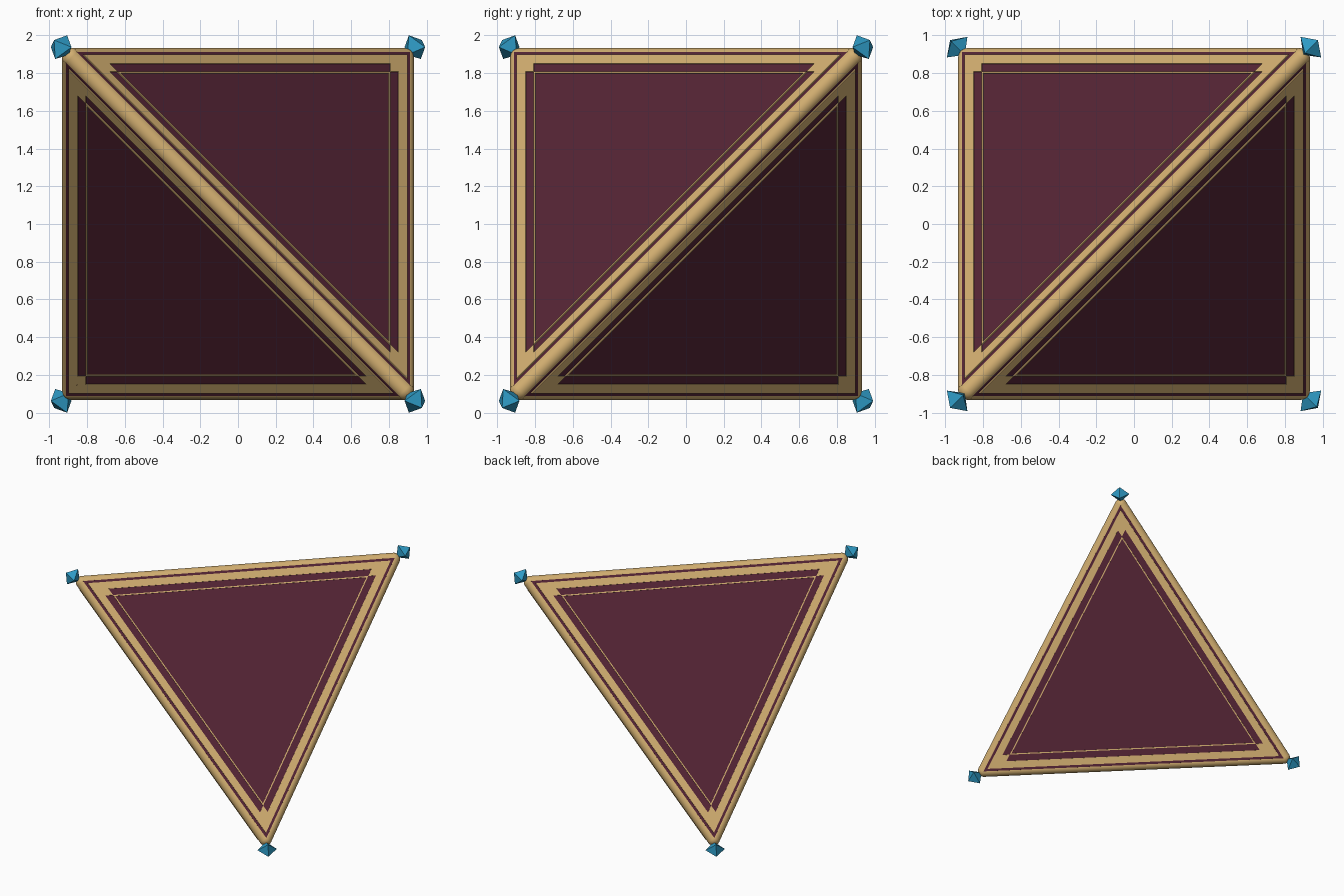
import bpy, bmesh, math
from mathutils import Vector

if "Cube" in bpy.data.objects:
    bpy.data.objects.remove(bpy.data.objects["Cube"])

A = 0.882       # half size of the inner tetrahedron
R = 0.05        # edge rounding radius
H = 0.006       # inlay height
MID = Vector((0, 0, 1))
DIRS = [Vector(v) for v in ((-1, -1, 1), (1, -1, -1), (1, 1, 1), (-1, 1, -1))]
CORNERS = [MID + v * A for v in DIRS]
RHO = A * 2 * math.sqrt(2) * math.sqrt(3) / 6   # face inradius


def material(name, rgb):
    m = bpy.data.materials.new(name)
    m.diffuse_color = (*rgb, 1)
    m.use_nodes = True
    m.node_tree.nodes["Principled BSDF"].inputs["Base Color"].default_value = m.diffuse_color
    return m


GOLD = material("gold", (0.65, 0.43, 0.165))
PLUM = material("plum", (0.092, 0.018, 0.036))
BLUE = material("blue", (0.027, 0.32, 0.55))


def finish(bm, name, mat):
    bmesh.ops.recalc_face_normals(bm, faces=bm.faces)
    me = bpy.data.meshes.new(name)
    bm.to_mesh(me)
    bm.free()
    ob = bpy.data.objects.new(name, me)
    ob.data.materials.append(mat)
    bpy.context.collection.objects.link(ob)
    return ob


def hull(points, name, mat):
    bm = bmesh.new()
    for p in points:
        bm.verts.new(p)
    bmesh.ops.convex_hull(bm, input=bm.verts)
    bmesh.ops.dissolve_limit(bm, angle_limit=0.01, verts=bm.verts, edges=bm.edges)
    return finish(bm, name, mat)


def prism(bm, pts, n):
    low = [bm.verts.new(p - n * 0.004) for p in pts]
    top = [bm.verts.new(p + n * H) for p in pts]
    bm.faces.new(low[::-1])
    bm.faces.new(top)
    k = len(pts)
    for i in range(k):
        j = (i + 1) % k
        bm.faces.new((low[i], low[j], top[j], top[i]))


def inset(tri, d):
    c = sum(tri, Vector()) / 3
    return [c + (p - c) * (1 - d / RHO) for p in tri]


# Faces sit one rounding radius outside the inner tetrahedron
faces = []
for k in range(4):
    n = -DIRS[k].normalized()
    faces.append(([CORNERS[i] + n * R for i in range(4) if i != k], n))

# Dark body
hull([p for tri, n in faces for p in tri], "body", PLUM)


# Rounded gold edges and corners
def smooth(ob):
    ob.data.materials.append(GOLD)
    bpy.ops.object.shade_smooth_by_angle(angle=math.radians(40))


for i in range(4):
    bpy.ops.mesh.primitive_uv_sphere_add(segments=24, ring_count=12, radius=R,
                                         location=CORNERS[i])
    ob = bpy.context.object
    ob.name = "rounded_corner"
    smooth(ob)
    for j in range(i + 1, 4):
        d = CORNERS[j] - CORNERS[i]
        bpy.ops.mesh.primitive_cylinder_add(
            vertices=32, radius=R, depth=d.length,
            location=(CORNERS[i] + CORNERS[j]) / 2,
            rotation=d.to_track_quat('Z', 'Y').to_euler())
        ob = bpy.context.object
        ob.name = "rounded_edge"
        smooth(ob)

# Gold inlay on each face: border band, corner rhombs and thin crossing lines
D1, D2, D3, LINE = 0.02, 0.077, 0.13, 0.009
for tri, n in faces:
    bm = bmesh.new()
    outer, inner = inset(tri, D1), inset(tri, D2)
    la, lb = inset(tri, D3), inset(tri, D3 + LINE)
    s = 2 * (D3 - D2) / math.sqrt(3)
    for i in range(3):
        j, k = (i + 1) % 3, (i + 2) % 3
        prism(bm, [outer[i], outer[j], inner[j], inner[i]], n)
        prism(bm, [la[i], la[j], lb[j], lb[i]], n)
        u = (tri[j] - tri[i]).normalized() * s
        w = (tri[k] - tri[i]).normalized() * s
        q = inner[i]
        prism(bm, [q, q + u, q + u + w, q + w], n)
    finish(bm, "face_inlay", GOLD)

# Blue octahedral gems on the corners
for v in DIRS:
    axis = v.normalized()
    u = Vector((-v.x, -v.y, 2 * v.z)).normalized()
    w = axis.cross(u)
    c = MID + v * 0.937
    r = 0.077
    hull([c + u * r, c - u * r, c + w * r, c - w * r,
          c + axis * 0.065, c - axis * 0.07], "corner_gem", BLUE)
